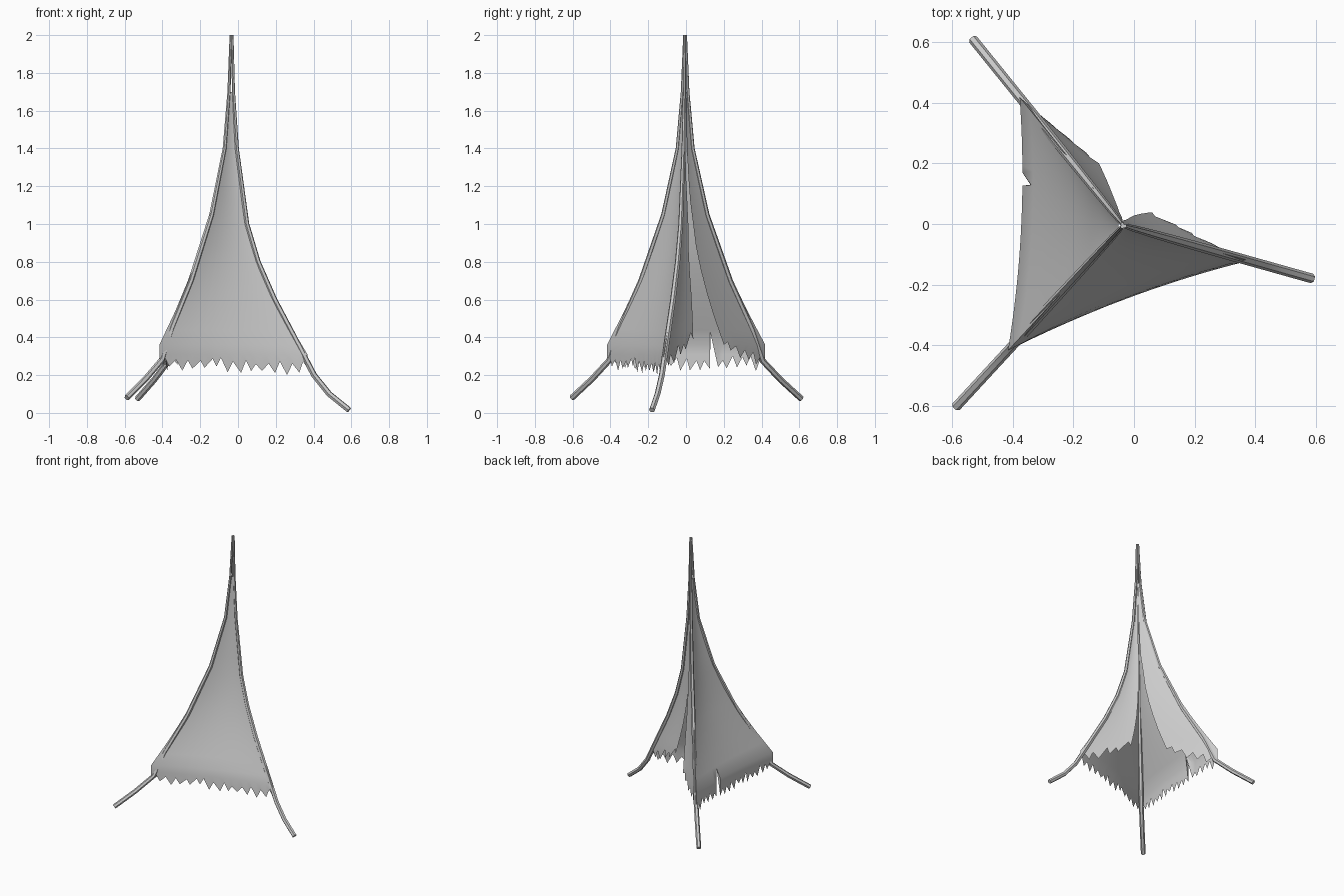
import bpy, bmesh, random
from mathutils import Vector

if "Cube" in bpy.data.objects:
    bpy.data.objects.remove(bpy.data.objects["Cube"])

random.seed(7)
TOP = Vector((-0.035, -0.005))
FEET = {"right": Vector((0.588, -0.18)), "front_left": Vector((-0.588, -0.604)),
        "back_left": Vector((-0.532, 0.61))}

# Cloth edge along each pole: (height, fraction of the way from tip to foot)
WIDE = [(1.7, .03), (1.55, .045), (1.4, .075), (1.2, .135), (1.05, .205), (.88, .29),
        (.7, .41), (.53, .545), (.36, .69), (.1, .69)]
NARROW = [(1.7, .02), (1.55, .035), (1.4, .05), (1.2, .09), (1.0, .14), (.8, .24),
          (.6, .38), (.4, .56), (.29, .665), (.1, .665)]
EDGE = {"right": NARROW, "front_left": WIDE, "back_left": WIDE}
# Poles, running just inside the cloth
POLE_WIDE = [(2.0, .0), (1.7, .018), (1.4, .06), (1.05, .185), (.7, .385), (.45, .57),
             (.28, .665), (.18, .82), (.08, 1)]
POLE_NARROW = [(2.0, .0), (1.7, .01), (1.4, .04), (1.0, .125), (.8, .22), (.6, .36),
               (.4, .53), (.2, .70), (.1, .83), (.015, 1)]


def interp(table, z):
    for (z0, s0), (z1, s1) in zip(table, table[1:]):
        if z >= z1:
            return s0 + (s1 - s0) * (z0 - z) / (z0 - z1)
    return table[-1][1]


def edge_point(pole, z):
    return TOP + (FEET[pole] - TOP) * interp(EDGE[pole], z)


def smooth(obj, angle):
    bpy.ops.object.select_all(action='DESELECT')
    obj.select_set(True)
    bpy.context.view_layer.objects.active = obj
    if obj.type == 'CURVE':
        bpy.ops.object.convert(target='MESH')
    bpy.ops.object.shade_smooth_by_angle(angle=angle)


def make_pole(name, foot, profile, z_shift):
    cu = bpy.data.curves.new(name, 'CURVE')
    cu.dimensions = '3D'
    cu.bevel_depth = 0.016
    cu.bevel_resolution = 1
    cu.use_fill_caps = True
    sp = cu.splines.new('POLY')
    sp.points.add(len(profile) - 1)
    fan = (foot - TOP).normalized() * 0.005
    for p, (z, s) in zip(sp.points, profile):
        xy = TOP + fan * (1 - s) + (foot - TOP) * s
        p.co = (xy.x, xy.y, z + z_shift * s, 1)
        p.radius = 0.4 + 0.6 * min(1, (2.0 - z) / 1.5)
    obj = bpy.data.objects.new(name, cu)
    bpy.context.collection.objects.link(obj)
    smooth(obj, 0.6)


def make_panel(name, a, b, span, hem, cols, sag=0.025, tear=None):
    """Cloth between poles a and b; span(z) gives the covered part, hem(u) the lower edge."""
    heights = [1.7, 1.55, 1.4, 1.25, 1.12, 1.0, .88, .76, .64, .53, .44, .36, .31]
    bm = bmesh.new()
    columns = []
    for i in range(cols + 1):
        t = i / cols
        if 0 < i < cols:
            t += random.uniform(-.3, .3) / cols
        ragged = random.uniform(.02, .05) if i % 2 else random.uniform(-.035, .0)
        if i in (0, cols):
            ragged = 0
        low = hem(t) + ragged
        if tear is not None and i == tear:
            low = 0.42
        col = []
        for k, z in enumerate(heights + [low]):
            z = max(z, low + .004 * (len(heights) - k))
            u0, u1 = span(z)
            u = u0 + (u1 - u0) * t
            pa, pb = edge_point(a, z), edge_point(b, z)
            xy = pa.lerp(pb, u)
            inward = (TOP - (pa + pb) / 2).normalized()
            xy += inward * sag * 4 * u * (1 - u) * min(1, (1.7 - z) / .9)
            col.append(bm.verts.new((xy.x, xy.y, z)))
        columns.append(col)
    for c0, c1 in zip(columns, columns[1:]):
        for k in range(len(c0) - 1):
            bm.faces.new((c0[k], c0[k + 1], c1[k + 1], c1[k]))
    me = bpy.data.meshes.new(name)
    bm.to_mesh(me)
    bm.free()
    obj = bpy.data.objects.new(name, me)
    bpy.context.collection.objects.link(obj)
    smooth(obj, 0.7)


# Three bowed poles meeting at the tip
make_pole("right_pole", FEET["right"], POLE_NARROW, 0)
make_pole("front_left_pole", FEET["front_left"], POLE_WIDE, 0)
make_pole("back_left_pole", FEET["back_left"], POLE_WIDE, -.005)


# Closed cloth panels with ragged hems
def full(z):
    return 0, 1


make_panel("front_cloth", "front_left", "right", full, lambda t: .265 - .045 * t, 26)
make_panel("left_cloth", "back_left", "front_left", full, lambda t: .255, 34, tear=11)


# Back cloth, slit into two door flaps below the slit top
def opening(z):
    return max(0, min(1, (1.12 - z) / .75))


make_panel("back_left_flap", "back_left", "right",
           lambda z: (0, .5 - .13 * opening(z)), lambda t: .27 + .09 * t, 10)
make_panel("back_right_flap", "back_left", "right",
           lambda z: (.5 + .13 * opening(z), 1), lambda t: .39 - .16 * t, 10, sag=.05)
